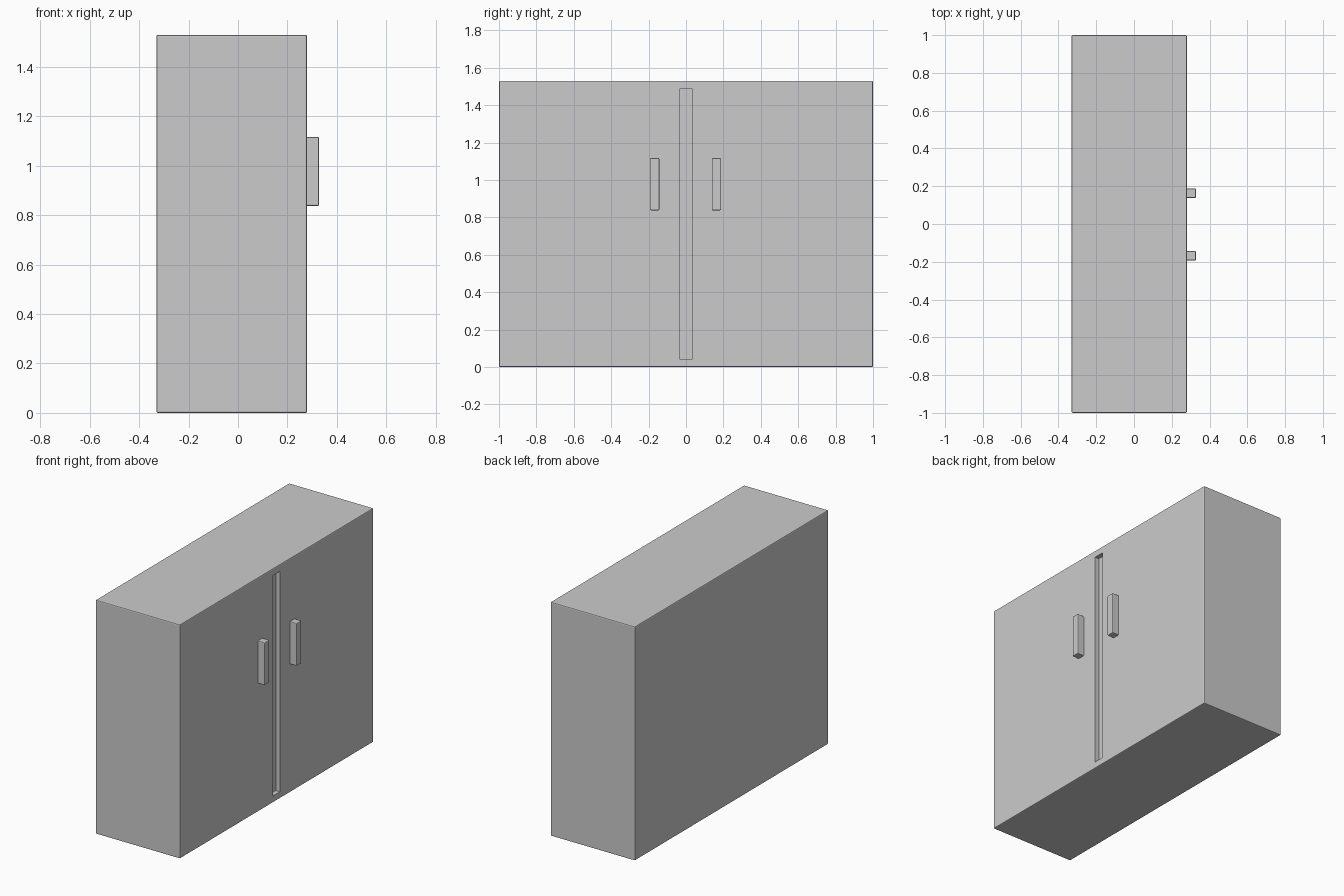
import bpy

if "Cube" in bpy.data.objects:
    bpy.data.objects.remove(bpy.data.objects["Cube"])


def box(name, x, y, z, bevel=0.0):
    """Box from (min, max) ranges, with optional bevelled edges."""
    bpy.ops.mesh.primitive_cube_add(size=1)
    ob = bpy.context.object
    ob.name = name
    ranges = (x, y, z)
    for v in ob.data.vertices:
        v.co = [r[0] + (c + 0.5) * (r[1] - r[0]) for c, r in zip(v.co, ranges)]
    if bevel:
        mod = ob.modifiers.new("soft_edges", 'BEVEL')
        mod.width = bevel
        mod.segments = 2
        bpy.ops.object.modifier_apply(modifier=mod.name)
    return ob


# Cabinet body
body = box("cabinet_body", (-0.33, 0.28), (-1, 1), (0, 1.53), 0.006)

# Recessed strip between the doors
cutter = box("groove_cutter", (0.25, 0.35), (-0.036, 0.034), (0.043, 1.485))
cutter.hide_render = True
groove = body.modifiers.new("door_groove", 'BOOLEAN')
groove.operation = 'DIFFERENCE'
groove.solver = 'EXACT'
groove.object = cutter
bpy.context.view_layer.objects.active = body
bpy.ops.object.modifier_apply(modifier=groove.name)
bpy.data.objects.remove(cutter, do_unlink=True)

# Door handles, one per door
for name, y in (("left_handle", -0.168), ("right_handle", 0.163)):
    box(name, (0.27, 0.328), (y - 0.025, y + 0.025), (0.838, 1.117), 0.005)
